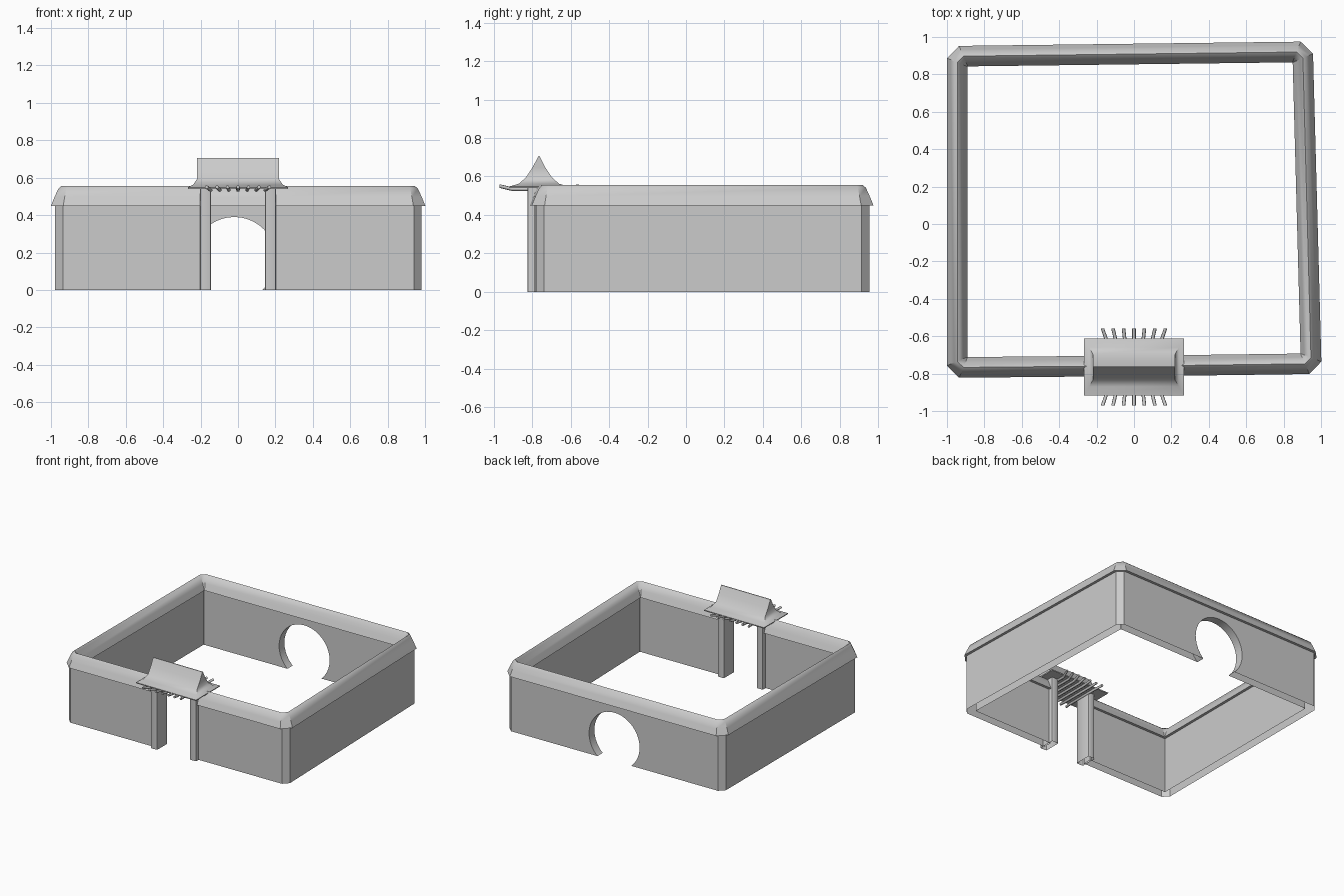
import bpy, bmesh, math
from mathutils import Vector

if "Cube" in bpy.data.objects:
    bpy.data.objects.remove(bpy.data.objects["Cube"])

GREY = (0.6, 0.6, 0.6, 1)
stone = bpy.data.materials.new("stone_grey")
stone.use_nodes = True
stone.diffuse_color = GREY
stone.node_tree.nodes["Principled BSDF"].inputs["Base Color"].default_value = GREY


def finish(name, bm, angle=35):
    bmesh.ops.recalc_face_normals(bm, faces=bm.faces)
    mesh = bpy.data.meshes.new(name)
    bm.to_mesh(mesh)
    bm.free()
    mesh.materials.append(stone)
    ob = bpy.data.objects.new(name, mesh)
    bpy.context.collection.objects.link(ob)
    bpy.ops.object.select_all(action="DESELECT")
    ob.select_set(True)
    bpy.context.view_layer.objects.active = ob
    bpy.ops.object.shade_smooth_by_angle(angle=math.radians(angle))
    return ob


def loft(bm, rings):
    """Skin closed rings of equal length and cap both ends."""
    vs = [[bm.verts.new(p) for p in r] for r in rings]
    n = len(vs[0])
    for a, b in zip(vs, vs[1:]):
        for i in range(n):
            j = (i + 1) % n
            bm.faces.new((a[i], a[j], b[j], b[i]))
    bm.faces.new(vs[0])
    bm.faces.new(vs[-1])


def drop_bottom(bm):
    low = [f for f in bm.faces if f.calc_center_median().z < 0.001]
    bmesh.ops.delete(bm, geom=low, context="FACES")


# Centreline of the enclosure, running from one side of the gate to the other
GATE = 0.19
CORNERS = [(0.947, -0.747), (0.902, 0.92), (-0.945, 0.897), (-0.945, -0.767)]


def centreline(chamfer):
    pts = [Vector((GATE, -0.757))]
    raw = [Vector((GATE, -0.757))] + [Vector(c) for c in CORNERS] + [Vector((-GATE, -0.76))]
    for a, p, b in zip(raw, raw[1:], raw[2:]):
        pts += [p + (a - p).normalized() * chamfer, p + (b - p).normalized() * chamfer]
    return pts + [raw[-1]]


def sweep(path, profile):
    """Sweep an (offset, height) profile along a flat path with mitred joints."""
    rings = []
    for i, p in enumerate(path):
        d0 = (p - path[max(i - 1, 0)]) if i else path[1] - p
        d1 = (path[i + 1] - p) if i + 1 < len(path) else d0
        n0, n1 = [Vector((d.y, -d.x)).normalized() for d in (d0, d1)]
        m = (n0 + n1) / (1 + n0.dot(n1))
        rings.append([(p.x + m.x * o, p.y + m.y * o, z) for o, z in profile])
    bm = bmesh.new()
    loft(bm, rings)
    return bm


# Perimeter wall
T = 0.034
wall = finish("perimeter_wall", sweep(centreline(0.022), [(-T, 0), (T, 0), (T, 0.46), (-T, 0.46)]))

# Round doorway through the back wall
bm = bmesh.new()
rings = [[(-0.02 + 0.224 * math.cos(k * math.tau / 40), y, 0.166 + 0.224 * math.sin(k * math.tau / 40))
          for k in range(40)] for y in (0.7, 1.1)]
loft(bm, rings)
cutter = finish("doorway_cutter", bm)
cutter.hide_render = True
cut = wall.modifiers.new("doorway", "BOOLEAN")
cut.object = cutter
cut.solver = "EXACT"
mesh = bpy.data.meshes.new_from_object(wall.evaluated_get(bpy.context.evaluated_depsgraph_get()))
wall.modifiers.clear()
wall.data = mesh
bpy.data.objects.remove(cutter)
bm = bmesh.new()
bm.from_mesh(mesh)
drop_bottom(bm)
bm.to_mesh(mesh)
bm.free()

# Tiled coping along the wall top
half = [(0.055, 0.45), (0.036, 0.497), (0.016, 0.541), (0, 0.555)]
coping = half + [(-o, z) for o, z in half[-2::-1]]
finish("wall_coping", sweep(centreline(0.033), coping), 40)

# Gate posts
for side, label in ((1, "left"), (-1, "right")):
    bm = bmesh.new()
    bmesh.ops.create_cube(bm, size=1)
    for v in bm.verts:
        v.co = Vector((v.co.x * 0.058 + side * 0.174, v.co.y * 0.135 - 0.757, (v.co.z + 0.5) * 0.54))
    upright = [e for e in bm.edges if abs(e.verts[0].co.z - e.verts[1].co.z) > 0.1]
    bmesh.ops.bevel(bm, geom=upright, offset=0.008, segments=2, profile=0.5, affect="EDGES")
    drop_bottom(bm)
    finish(label + "_gate_post", bm)

# Gate roof: flared skirt below, gabled ridge above
bm = bmesh.new()
levels = [(0.266, 0.152, 0.54), (0.268, 0.153, 0.548), (0.24, 0.105, 0.562), (0.22, 0.07, 0.592),
          (0.22, 0.034, 0.645), (0.22, 0.003, 0.705)]
loft(bm, [[(sx * hx, -0.765 + sy * hy, z) for sx, sy in ((-1, -1), (1, -1), (1, 1), (-1, 1))]
          for hx, hy, z in levels])
finish("gate_roof", bm)

# Rafters running under the roof, with splayed, upturned ends
for k in range(-3, 4):
    bm = bmesh.new()
    x, r = k * 0.05, 0.0095
    stations = [(-0.205, 1.12, 0.55), (-0.14, 0.97, 0.534), (0.14, 0.97, 0.534), (0.205, 1.12, 0.55)]
    loft(bm, [[(x * s + r * math.cos(a * math.tau / 8), -0.765 + y, z + r * math.sin(a * math.tau / 8))
               for a in range(8)] for y, s, z in stations])
    finish("rafter_%d" % (k + 4), bm, 50)
